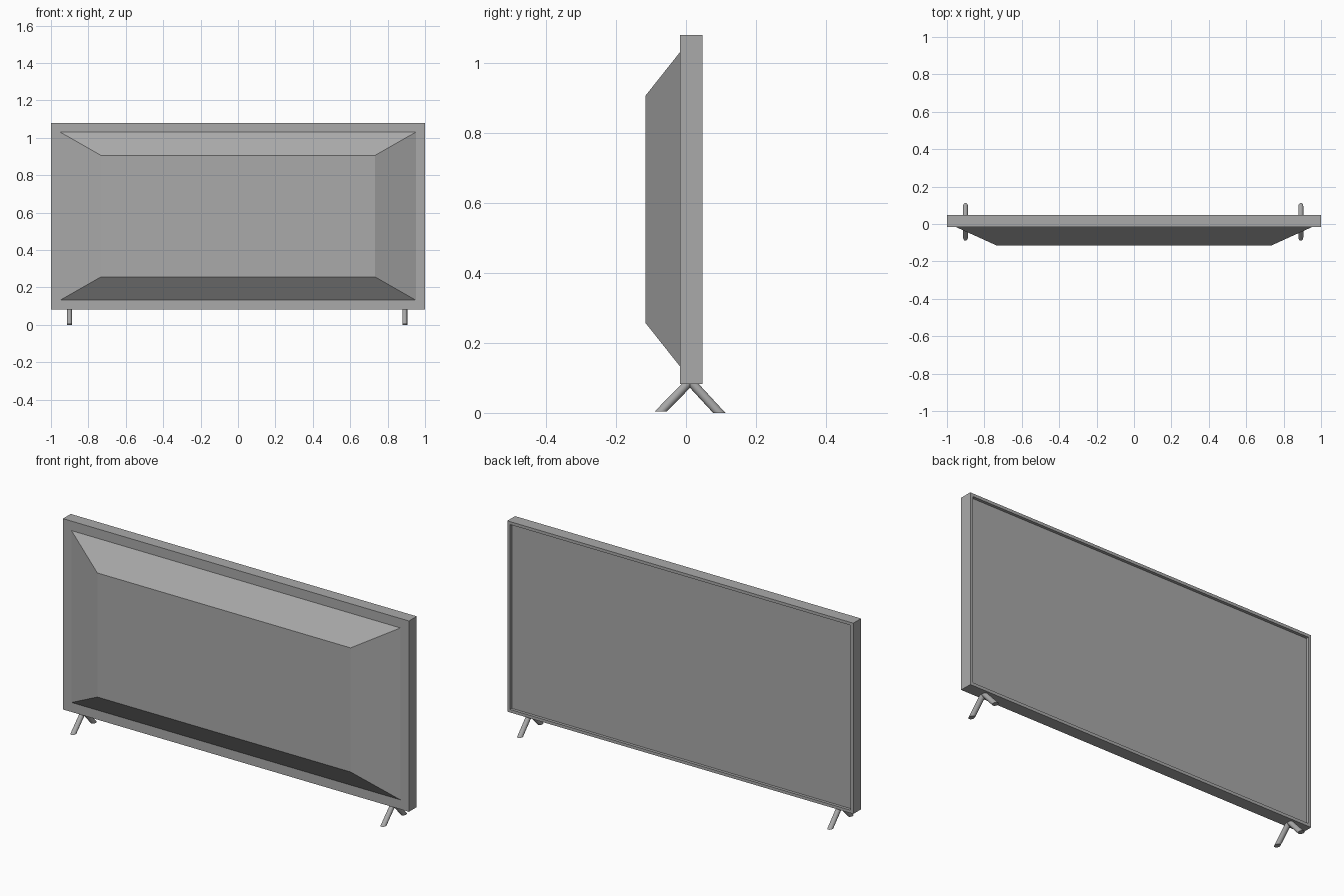
import bpy, bmesh
from mathutils import Matrix, Vector

if "Cube" in bpy.data.objects:
    bpy.data.objects.remove(bpy.data.objects["Cube"], do_unlink=True)

grey = bpy.data.materials.new("mid grey")
grey.use_nodes = True
grey.diffuse_color = (0.4, 0.4, 0.4, 1)
grey.node_tree.nodes["Principled BSDF"].inputs["Base Color"].default_value = (0.4, 0.4, 0.4, 1)


def finish(bm, name):
    bmesh.ops.recalc_face_normals(bm, faces=bm.faces)
    mesh = bpy.data.meshes.new(name)
    bm.to_mesh(mesh)
    bm.free()
    mesh.materials.append(grey)
    obj = bpy.data.objects.new(name, mesh)
    bpy.context.collection.objects.link(obj)
    return obj


def facing(bm, side):
    """The flat face pointing along side * y."""
    return max(bm.faces, key=lambda f: f.normal.y * side)


# Television panel
FRONT, BACK, BOTTOM, TOP = -0.017, 0.047, 0.083, 1.08
centre = Vector((0, (FRONT + BACK) / 2, (BOTTOM + TOP) / 2))
bm = bmesh.new()
bmesh.ops.create_cube(bm, size=1, matrix=Matrix.Translation(centre)
                      @ Matrix.Diagonal((2, BACK - FRONT, TOP - BOTTOM, 1)))
bm.normal_update()
screen, housing = facing(bm, 1), facing(bm, -1)

# Recessed screen inside a thin bezel
bmesh.ops.inset_region(bm, faces=[screen], thickness=0.022)
walls = bmesh.ops.extrude_discrete_faces(bm, faces=[screen])
for v in walls["faces"][0].verts:
    v.co.y -= 0.015

# Tapered housing on the other side
bmesh.ops.inset_region(bm, faces=[housing], thickness=0.07)
cap = bmesh.ops.extrude_discrete_faces(bm, faces=[housing])["faces"][0]
for v in cap.verts:
    v.co.x *= 0.77
    v.co.z = centre.z + (v.co.z - centre.z) * 0.722
    v.co.y = -0.116
finish(bm, "television_panel")


def leg(name, x, foot_y, foot_z):
    """Slanted round leg with a level foot, ending inside the panel."""
    top_y, top_z, radius = 0.012, 0.09, 0.013
    bm = bmesh.new()
    bmesh.ops.create_cone(bm, cap_ends=True, segments=20,
                          radius1=radius, radius2=radius, depth=1)
    for v in bm.verts:
        t = v.co.z + 0.5
        v.co = (x + v.co.x,
                v.co.y * 1.35 + foot_y + (top_y - foot_y) * t,
                foot_z + (top_z - foot_z) * t)
    obj = finish(bm, name)
    bpy.ops.object.select_all(action="DESELECT")
    obj.select_set(True)
    bpy.context.view_layer.objects.active = obj
    bpy.ops.object.shade_smooth_by_angle()


# Splayed pair of legs at each end
for side, x in (("right", -0.901), ("left", 0.892)):
    leg("front_leg_" + side, x, -0.072, 0.004)
    leg("back_leg_" + side, x, 0.095, 0)
